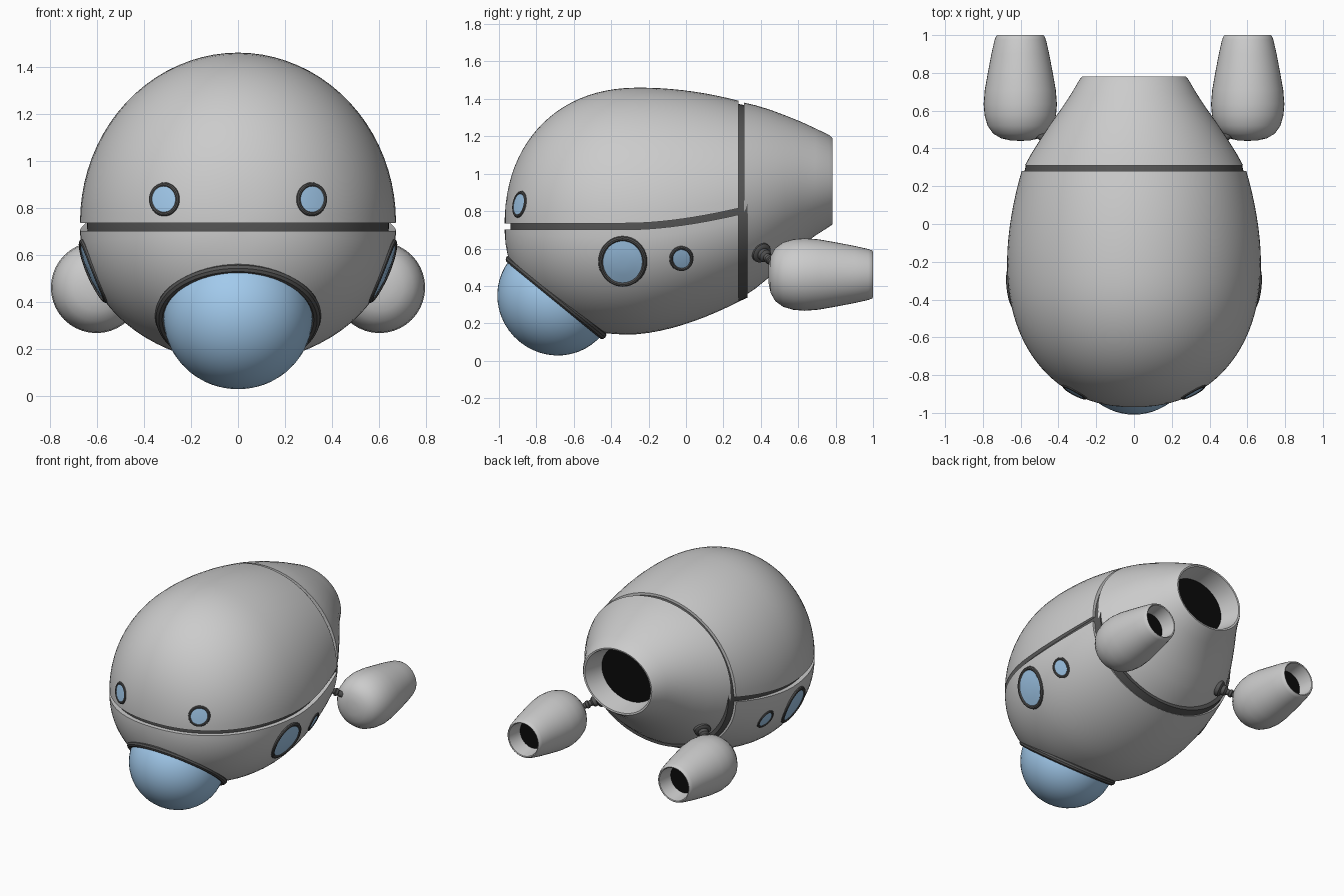
import bpy, bmesh
from math import sin, cos, pi, radians
from mathutils import Vector

if "Cube" in bpy.data.objects:
    bpy.data.objects.remove(bpy.data.objects["Cube"])


def material(name, rgb):
    m = bpy.data.materials.new(name)
    m.diffuse_color = (*rgb, 1)
    m.use_nodes = True
    m.node_tree.nodes["Principled BSDF"].inputs["Base Color"].default_value = m.diffuse_color
    return m


BLUE = material("blue_glass", (0.36, 0.59, 0.84))
DARK = material("dark_trim", (0.09, 0.09, 0.09))
BLACK = material("black_vent", (0.003, 0.003, 0.003))
CUT = (Vector((0, -0.695, 0.34)), Vector((0, -0.633, -0.775)))  # cockpit plane


def finish(ob, mat=None):
    if mat:
        ob.data.materials.append(mat)
    bpy.ops.object.select_all(action='DESELECT')
    ob.select_set(True)
    bpy.context.view_layer.objects.active = ob
    bpy.ops.object.shade_smooth_by_angle(angle=radians(35))
    return ob


def loft(name, rings, mat=None, cut=False, caps=(True, True)):
    """Skin a list of closed rings, cap the ends, optionally slice at the cockpit."""
    bm = bmesh.new()
    vs = [[bm.verts.new(p) for p in r] for r in rings]
    n = len(rings[0])
    for a, b in zip(vs, vs[1:]):
        for i in range(n):
            j = (i + 1) % n
            bm.faces.new((a[i], a[j], b[j], b[i]))
    if caps[0]:
        bm.faces.new(vs[0][::-1])
    if caps[1]:
        bm.faces.new(vs[-1])
    bmesh.ops.remove_doubles(bm, verts=bm.verts[:], dist=1e-4)
    if cut:
        geom = bm.verts[:] + bm.edges[:] + bm.faces[:]
        bmesh.ops.bisect_plane(bm, geom=geom, plane_co=CUT[0], plane_no=CUT[1], clear_outer=True)
    bmesh.ops.recalc_face_normals(bm, faces=bm.faces[:])
    me = bpy.data.meshes.new(name)
    bm.to_mesh(me)
    bm.free()
    ob = bpy.data.objects.new(name, me)
    bpy.context.collection.objects.link(ob)
    return finish(ob, mat)


def tube(name, pts, r, mat):
    """Round closed trim following a loop of points."""
    n, rings = len(pts), []
    mid = sum(pts, Vector()) / n
    for i, p in enumerate(pts):
        t = (pts[(i + 1) % n] - pts[i - 1]).normalized()
        out = (p - mid) - t * (p - mid).dot(t)
        out.normalize()
        side = t.cross(out)
        rings.append([p + r * (cos(a) * out + sin(a) * side) for a in [k * pi / 5 for k in range(10)]])
    return loft(name, rings + rings[:1], mat, caps=(False, False))


# Hull dimensions along y: half width, upper height, lower height, seam height
def fore_aft(y, mid, size, loss, p):
    if y < mid:
        u = min(1, (mid - y) / (mid + 0.97))
        return size * (1 - u ** 2.2) ** (1 / 2.2)
    return size - loss * ((y - mid) / (0.28 - mid)) ** p


def hull(y):
    s = 0.718 + (0.08 * ((y + 0.3) / 0.58) ** 1.7 if y > -0.3 else 0)
    w = fore_aft(y, -0.2, 0.672, 0.077, 1.8)
    up = fore_aft(y, -0.25, 0.742, 0.07, 2) - (s - 0.718 if y > -0.3 else 0)
    low = fore_aft(y, -0.3, 0.578, 0.175, 1.7) + (s - 0.718)
    return w, up, low, s


def hit(o, d):
    """Distance from an inside point to the hull surface."""
    lo, hi = 0.0, 1.2
    for _ in range(40):
        t = (lo + hi) / 2
        p = o + d * t
        inside = False
        if -0.97 < p.y:
            w, up, low, s = hull(p.y)
            h = up if p.z > s else low
            inside = (p.x / w) ** 2 + ((p.z - s) / h) ** 2 < 1
        lo, hi = (t, hi) if inside else (lo, t)
    return o + d * lo


# Main hull: two shells around a dark inset core
N = 40
ys = [-0.2 - 0.77 * cos(i * pi / 48) ** 0.9 for i in range(24)] + [-0.2 + 0.06 * i for i in range(9)]
G = 0.017
upper, lower, core = [], [], []
for y in ys:
    w, up, low, s = hull(y)
    arc = [i * pi / N for i in range(N + 1)]
    upper.append([(w * cos(a), y, s + G + max(0, up - G) * sin(a)) for a in arc])
    lower.append([(w * cos(a), y, s - G - max(0, low - G) * sin(a)) for a in arc])
    yc = -0.2 + (y + 0.2) * (0.96 if y < -0.2 else 1.1)
    core.append([(0.955 * w * cos(a), yc, s + 0.955 * (up if sin(a) > 0 else low) * sin(a))
                 for a in [i * pi / N for i in range(2 * N)]])
loft("upper_hull", upper)
loft("lower_hull", lower, cut=True)
loft("hull_core", core, DARK, cut=True)

# Tail cone with a hollow exhaust: y, half width, top, bottom
keys = [(0.31, 0.578, 1.38, 0.345), (0.37, 0.545, 1.366, 0.385), (0.45, 0.495, 1.342, 0.45),
        (0.53, 0.442, 1.312, 0.53), (0.61, 0.385, 1.28, 0.605), (0.69, 0.332, 1.243, 0.668),
        (0.765, 0.288, 1.207, 0.716), (0.782, 0.274, 1.192, 0.728),
        (0.78, 0.262, 1.182, 0.74), (0.64, 0.225, 1.155, 0.765)]


def ellipse(y, w, t, b, n=64):
    return [(w * cos(a), y, (t + b) / 2 + (t - b) / 2 * sin(a)) for a in [2 * pi * i / n for i in range(n)]]


loft("tail_cone", [ellipse(*k) for k in keys], caps=(True, False))
loft("tail_vent", [ellipse(0.64, 0.23, 1.16, 0.76), ellipse(0.63, 0.23, 1.16, 0.76)], BLACK)

# Cockpit bubble and its ring on the sliced hull
tilt = Vector((0, 0, -1)).rotation_difference(CUT[1])
bpy.ops.mesh.primitive_uv_sphere_add(segments=48, ring_count=24, location=CUT[0])
bubble = bpy.context.object
bubble.name = "cockpit_bubble"
bubble.scale = (0.318, 0.318, 0.308)
bubble.rotation_euler = tilt.to_euler()
finish(bubble, BLUE)
ring = [CUT[0] + tilt @ Vector((0.33 * cos(a), 0.318 * sin(a), 0)) for a in [i * pi / 32 for i in range(64)]]
tube("cockpit_ring", ring, 0.023, DARK)


# Portholes projected onto the hull
def porthole(name, o, d, ru, rv, trim):
    u = Vector((0, 1, 0)) if d.x else Vector((1, 0, 0))
    v = Vector((0, 0, 1))
    loops = [[hit(o + f * (u * ru * cos(a) + v * rv * sin(a)), d) for a in [i * pi / 18 for i in range(36)]]
             for f in (1, 0.6, 0.25)]
    tube(name + "_rim", loops[0], trim, DARK)
    pane = loft(name + "_pane", [[p + d * 0.007 for p in l] for l in loops], BLUE, caps=(False, True))
    if pane.data.polygons[0].normal.dot(d) < 0:
        pane.data.flip_normals()


# Nacelle half profile: y, radius
prof = [(0.44, 0.0), (0.442, 0.05), (0.453, 0.1), (0.478, 0.143), (0.52, 0.173), (0.575, 0.189),
        (0.635, 0.194), (0.71, 0.188), (0.8, 0.172), (0.9, 0.153), (0.975, 0.136), (0.995, 0.128),
        (1.0, 0.122), (0.997, 0.116), (0.89, 0.1)]


def disc(o, y, r):
    return [(o + r * cos(a), y, 0.461 + r * sin(a)) for a in [i * pi / 20 for i in range(40)]]


# Strut profile: distance along arm, radius
strut = [(-0.03, 0.055), (0.012, 0.055), (0.02, 0.046), (0.022, 0.034), (0.045, 0.036),
         (0.058, 0.022), (0.075, 0.02), (0.08, 0.027), (0.095, 0.027), (0.1, 0.02), (0.2, 0.02)]

for sx, side in ((1, "right"), (-1, "left")):
    out, fwd = Vector((sx, 0, 0)), Vector((0, -1, 0))
    porthole(side + "_large_window", Vector((0, -0.338, 0.531)), out, 0.117, 0.122, 0.014)
    porthole(side + "_small_window", Vector((0, -0.025, 0.547)), out, 0.055, 0.057, 0.011)
    porthole(side + "_front_window", Vector((sx * 0.313, -0.2, 0.836)), fwd, 0.056, 0.062, 0.01)
    loft(side + "_engine", [disc(sx * 0.602, y, r) for y, r in prof], caps=(False, False))
    loft(side + "_engine_vent", [disc(sx * 0.602, 0.892, 0.103), disc(sx * 0.602, 0.882, 0.103)], BLACK)
    base, tip = Vector((sx * 0.41, 0.4, 0.58)), Vector((sx * 0.54, 0.5, 0.5))
    axis = (tip - base).normalized()
    e1 = axis.cross(Vector((0, 0, 1))).normalized()
    e2 = axis.cross(e1)
    loft(side + "_engine_strut", [[base + axis * t + r * (cos(a) * e1 + sin(a) * e2)
                                   for a in [i * pi / 12 for i in range(24)]] for t, r in strut], DARK)
